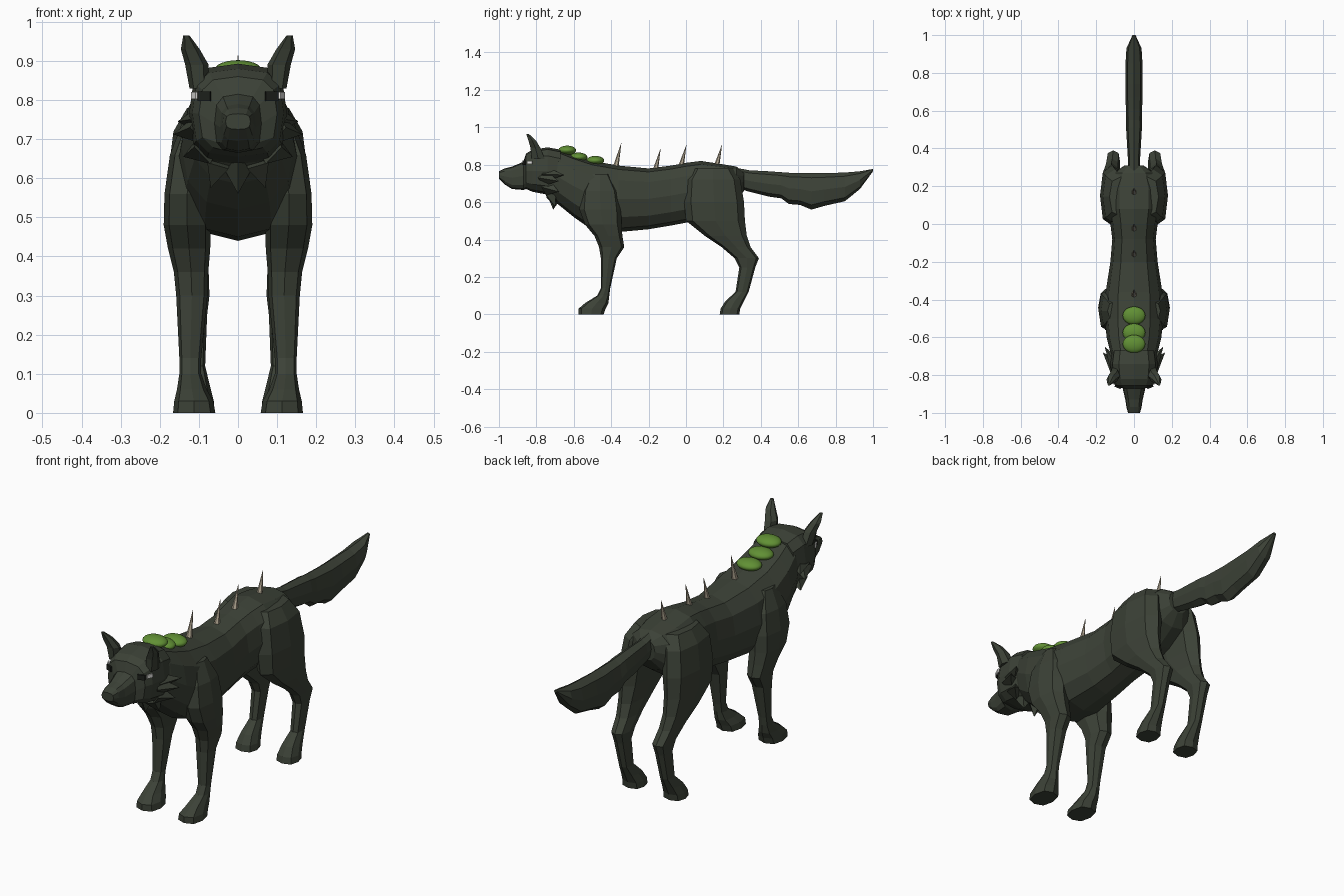
import bpy, bmesh, math
from mathutils import Vector

start_cube = bpy.data.objects.get("Cube")
if start_cube:
    bpy.data.objects.remove(start_cube)


def material(name, colour):
    mat = bpy.data.materials.new(name)
    mat.use_nodes = True
    mat.diffuse_color = (*colour, 1)
    mat.node_tree.nodes["Principled BSDF"].inputs["Base Color"].default_value = (*colour, 1)
    return mat


FUR = material("dark olive fur", (.045, .054, .038))
GREEN = material("moss green", (.12, .28, .035))
BONE = material("bone", (.45, .39, .29))
DARK = material("eye black", (.012, .014, .011))
PALE = material("eye white", (.85, .85, .82))


def loft(name, rings, axis, sides=8, power=.85, mirrored=False):
    """Skin rings of (position, x centre, half width, low, high) along Y or Z."""
    bm = bmesh.new()
    loops = []
    for pos, centre, half, low, high in rings:
        loop = []
        for i in range(sides):
            angle = math.tau * i / sides
            c, s = math.cos(angle), math.sin(angle)
            x = centre + half * math.copysign(abs(c) ** power, c)
            t = (low + high) / 2 + (high - low) / 2 * math.copysign(abs(s) ** power, s)
            loop.append(bm.verts.new((x, pos, t) if axis == "Y" else (x, t, pos)))
        loops.append(loop)
    for a, b in zip(loops, loops[1:]):
        for i in range(sides):
            j = (i + 1) % sides
            bm.faces.new((a[i], a[j], b[j], b[i]))
    bm.faces.new(loops[0])
    bm.faces.new(loops[-1])
    bmesh.ops.recalc_face_normals(bm, faces=bm.faces)
    mesh = bpy.data.meshes.new(name)
    bm.to_mesh(mesh)
    bm.free()
    mesh.materials.append(FUR)
    obj = bpy.data.objects.new(name, mesh)
    bpy.context.collection.objects.link(obj)
    if mirrored:
        obj.modifiers.new("mirror", "MIRROR").use_mirror_merge = False
    return obj


def spike(name, base, tip, radius, mat, sides=6):
    """Cone running from a base point to a tip point."""
    base, tip = Vector(base), Vector(tip)
    way = tip - base
    bpy.ops.mesh.primitive_cone_add(vertices=sides, radius1=radius, depth=way.length,
                                    location=(base + tip) / 2,
                                    rotation=way.to_track_quat("Z", "Y").to_euler())
    obj = bpy.context.object
    obj.name = name
    obj.data.materials.append(mat)


def plate(name, centre, size, turn, mat):
    bpy.ops.mesh.primitive_cube_add(size=1, location=centre, rotation=(0, 0, turn))
    obj = bpy.context.object
    obj.name = name
    obj.scale = size
    obj.data.materials.append(mat)


# Torso and neck
loft("body", [
    (-.75, 0, .10, .66, .88), (-.68, 0, .125, .585, .88), (-.6, 0, .145, .52, .85),
    (-.5, 0, .155, .45, .82), (-.36, 0, .15, .44, .795), (-.2, 0, .125, .455, .78),
    (-.08, 0, .115, .475, .795), (0, 0, .125, .49, .81), (.08, 0, .14, .5, .82),
    (.18, 0, .14, .54, .805), (.27, 0, .11, .6, .79), (.31, 0, .05, .66, .76),
], "Y", sides=12)

# Head with muzzle and brow
loft("head", [
    (-1, 0, .032, .725, .765), (-.97, 0, .04, .695, .78), (-.93, 0, .046, .67, .79),
    (-.87, 0, .06, .665, .815), (-.855, 0, .1, .67, .86), (-.82, 0, .117, .655, .88),
    (-.74, 0, .125, .64, .893), (-.67, 0, .115, .62, .88),
], "Y", sides=12, power=.65)

# Ears
loft("ears", [
    (.83, .1, .024, -.83, -.75), (.89, .105, .03, -.835, -.775),
    (.93, .122, .024, -.845, -.8), (.965, .132, .008, -.855, -.84),
], "Z", sides=6, mirrored=True)

# Tail, with a ragged underside
loft("tail", [
    (.26, 0, .03, .68, .785), (.34, 0, .032, .655, .77), (.44, 0, .038, .63, .765),
    (.51, 0, .042, .62, .76), (.55, 0, .042, .59, .757), (.61, 0, .043, .585, .755),
    (.67, 0, .045, .56, .755), (.74, 0, .045, .58, .755), (.85, 0, .045, .605, .758),
    (.93, 0, .04, .67, .765), (1, 0, .008, .765, .777),
], "Y")

# Front legs, from shoulder to paw
loft("front_legs", [
    (.75, .09, .05, -.51, -.41), (.66, .117, .057, -.56, -.36), (.56, .13, .058, -.57, -.345),
    (.48, .13, .06, -.54, -.345), (.42, .125, .054, -.49, -.34), (.36, .12, .044, -.465, -.33),
    (.3, .118, .04, -.455, -.37), (.14, .122, .028, -.455, -.405), (.1, .122, .028, -.475, -.41),
    (.06, .118, .038, -.54, -.415), (.03, .113, .05, -.575, -.43), (0, .112, .054, -.575, -.44),
], "Z", power=.75, mirrored=True)

# Hind legs, from thigh to paw
loft("hind_legs", [
    (.78, .07, .06, .04, .25), (.72, .1, .065, 0, .29), (.6, .115, .065, -.01, .31),
    (.5, .12, .055, 0, .315), (.42, .12, .045, .1, .325), (.36, .115, .04, .19, .345),
    (.3, .11, .037, .26, .39), (.25, .11, .031, .285, .37), (.12, .11, .026, .265, .335),
    (.07, .11, .038, .21, .31), (.03, .11, .048, .185, .29), (0, .11, .05, .18, .285),
], "Z", power=.75, mirrored=True)

# Cheek fur, eyes and ruff on both sides
for side, label in ((1, "left"), (-1, "right")):
    for base, tip, radius in (
        ((.09, -.75, .75), (.155, -.65, .745), .04),
        ((.09, -.76, .73), (.165, -.68, .712), .045),
        ((.08, -.74, .68), (.14, -.68, .655), .045),
        ((.05, -.72, .64), (.07, -.7, .575), .04),
    ):
        spike(label + "_cheek_tuft", (side * base[0], *base[1:]),
              (side * tip[0], *tip[1:]), radius, FUR, sides=4)
    plate(label + "_pupil", (side * .086, -.864, .81), (.034, .008, .024), side * .37, DARK)
    plate(label + "_eye", (side * .112, -.835, .812), (.006, .03, .018), side * -.4, PALE)
spike("chest_tuft", (0, -.7, .65), (0, -.71, .56), .05, FUR, sides=4)

# Mossy lumps along the neck
for y, z in ((-.635, .877), (-.575, .84), (-.485, .822)):
    bpy.ops.mesh.primitive_uv_sphere_add(segments=24, ring_count=12, location=(0, y, z))
    lump = bpy.context.object
    lump.name = "moss_lump"
    lump.scale = (.06, .048, .025)
    lump.data.materials.append(GREEN)
    bpy.ops.object.shade_smooth()

# Bone spines along the back
for y, low, high in ((-.345, .79, .92), (-.135, .765, .89), (.003, .79, .91), (.193, .79, .91)):
    spike("back_spine", (0, y - .03, low), (0, y, high), .015, BONE)
